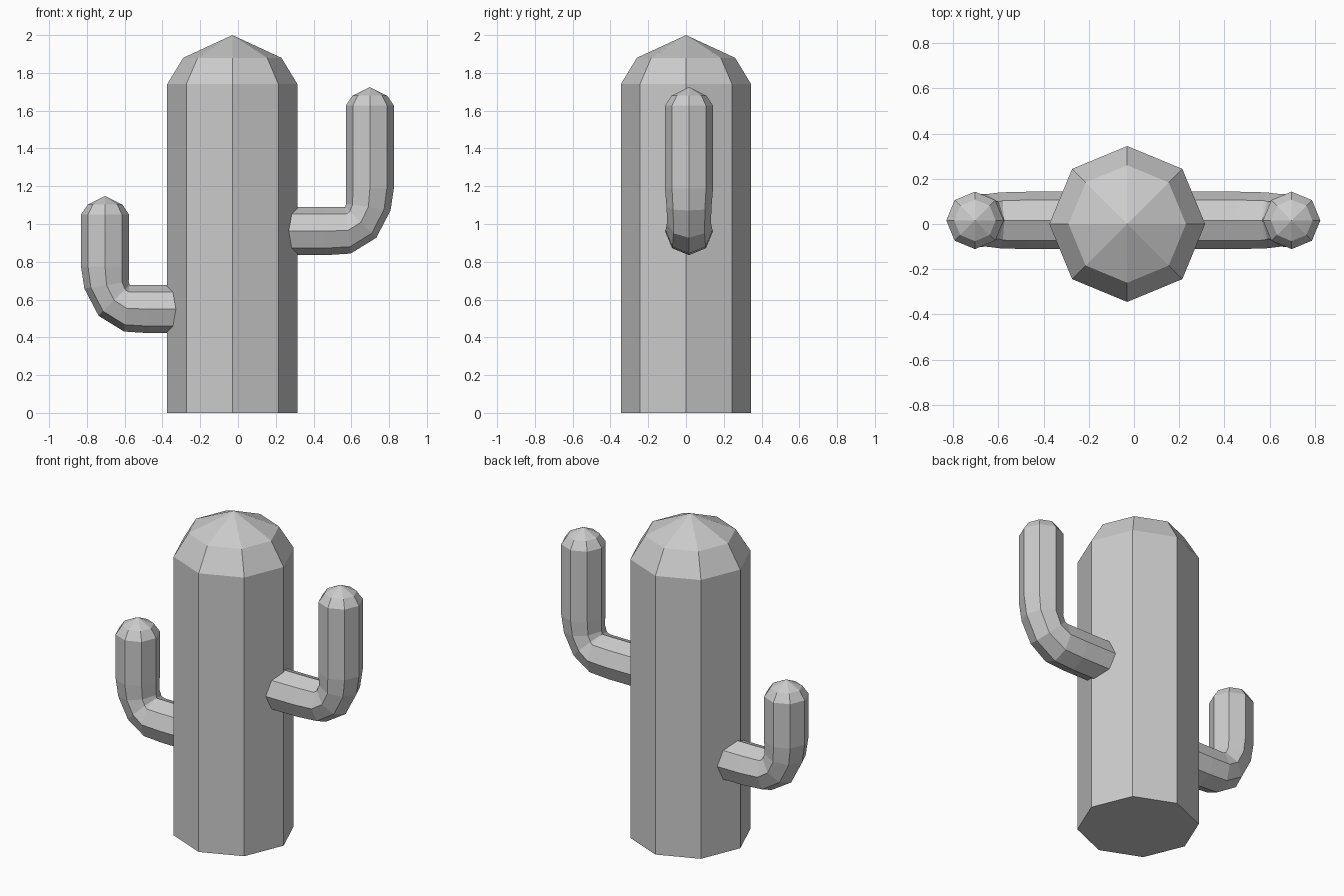
import bpy, bmesh
from math import cos, sin, pi, radians

if "Cube" in bpy.data.objects:
    bpy.data.objects.remove(bpy.data.objects["Cube"])

SIDES = 8


def loft(name, rings, apex, y=0.0, side=1):
    """Skin octagonal rings (x, z, heading in degrees, radius) and close with a pointed tip."""
    bm = bmesh.new()
    loops = []
    for x, z, heading, r in rings:
        h = radians(heading)
        loop = []
        for k in range(SIDES):
            a = 2 * pi * k / SIDES
            out = r * cos(a)
            loop.append(bm.verts.new((side * (x + out * sin(h)), y + r * sin(a), z - out * cos(h))))
        loops.append(loop)
    bm.faces.new(loops[0])
    for lo, hi in zip(loops, loops[1:]):
        for k in range(SIDES):
            n = (k + 1) % SIDES
            bm.faces.new((lo[k], lo[n], hi[n], hi[k]))
    tip = bm.verts.new((side * apex[0], y, apex[1]))
    for k in range(SIDES):
        bm.faces.new((loops[-1][k], loops[-1][(k + 1) % SIDES], tip))
    bmesh.ops.recalc_face_normals(bm, faces=bm.faces)
    mesh = bpy.data.meshes.new(name)
    bm.to_mesh(mesh)
    bm.free()
    obj = bpy.data.objects.new(name, mesh)
    bpy.context.collection.objects.link(obj)
    return obj


def arm(name, side, x, z, top):
    """Arm leaving the trunk at height z, bending up to a domed end at height top."""
    r = 0.127
    rings = [(0.2, z, 0, r),
             (x - 0.235, z, 0, r),
             (x - 0.114, z + 0.005, 6, 0.124),
             (x - 0.048, z + 0.047, 45, 0.116),
             (x - 0.008, z + 0.128, 81, 0.119),
             (x, z + 0.225, 90, r),
             (x, top - 0.097, 90, r),
             (x, top - 0.046, 90, 0.092)]
    return loft(name, rings, (x, top), y=0.016, side=side)


# Trunk with domed top
loft("trunk", [(-0.03, 0, 90, 0.345), (-0.03, 1.74, 90, 0.345), (-0.03, 1.88, 90, 0.26)], (-0.03, 2.0))

# Arms
arm("right_arm", 1, 0.698, 0.962, 1.725)
arm("left_arm", -1, 0.704, 0.549, 1.148)
